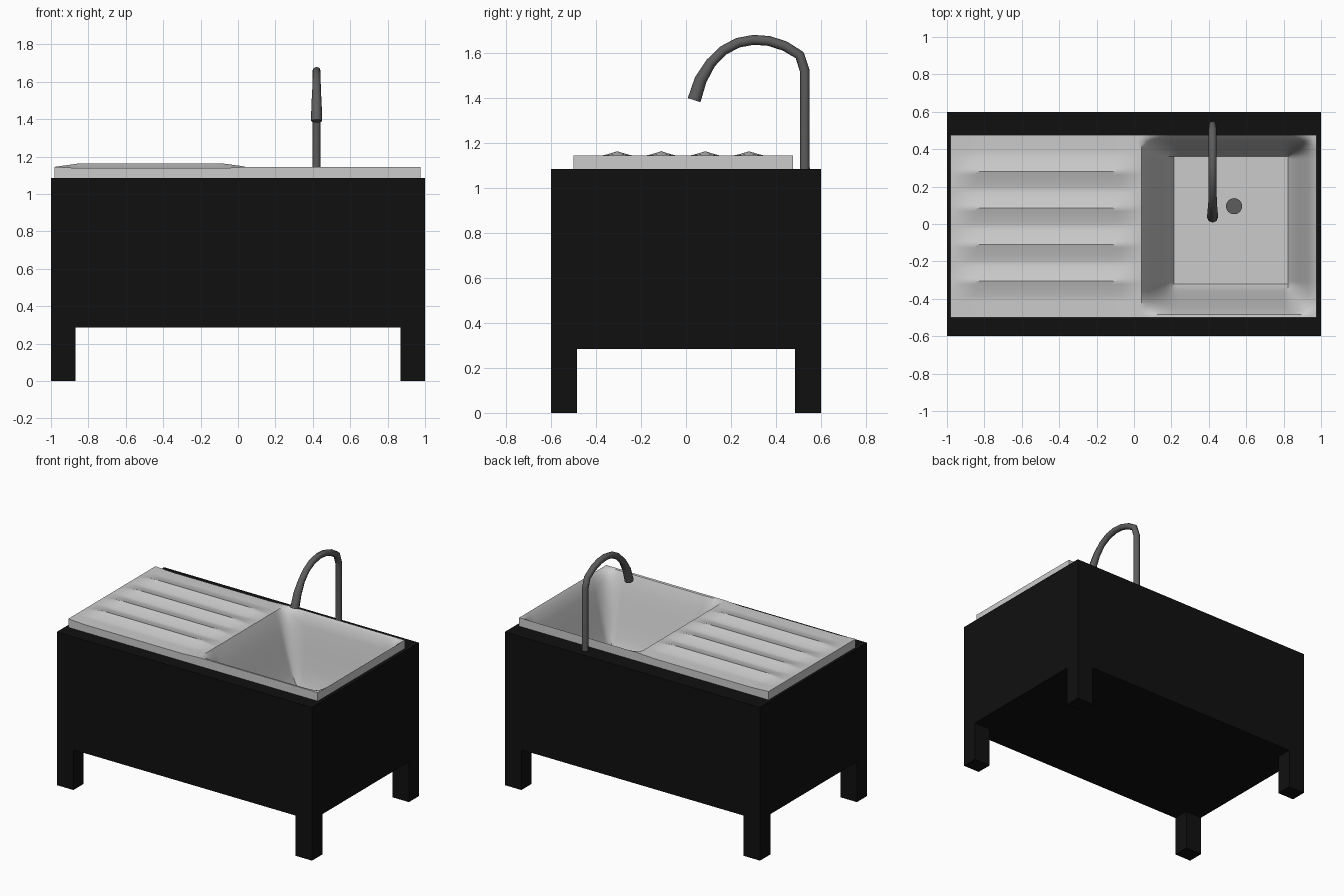
import bpy, bmesh, math

if "Cube" in bpy.data.objects:
    bpy.data.objects.remove(bpy.data.objects["Cube"])


def material(name, v):
    m = bpy.data.materials.new(name)
    m.diffuse_color = (v, v, v, 1)
    m.use_nodes = True
    m.node_tree.nodes["Principled BSDF"].inputs["Base Color"].default_value = m.diffuse_color
    return m


black = material("black_paint", 0.005)
steel = material("dark_steel", 0.11)


def add_object(name, bm, mat=None, smooth=False):
    bmesh.ops.recalc_face_normals(bm, faces=bm.faces)
    me = bpy.data.meshes.new(name)
    bm.to_mesh(me)
    bm.free()
    ob = bpy.data.objects.new(name, me)
    bpy.context.collection.objects.link(ob)
    if mat:
        me.materials.append(mat)
    if smooth:
        bpy.ops.object.select_all(action='DESELECT')
        ob.select_set(True)
        bpy.context.view_layer.objects.active = ob
        bpy.ops.object.shade_smooth_by_angle(angle=math.radians(35))
    return ob


def box(lo, hi):
    bm = bmesh.new()
    bmesh.ops.create_cube(bm, size=1)
    for v in bm.verts:
        v.co = [a + (c + 0.5) * (b - a) for a, b, c in zip(lo, hi, v.co)]
    return bm


# Sink outline and heights
X0, X1, Y0, Y1 = -0.98, 0.975, -0.5, 0.475
TOP, RIM, FLOOR = 1.085, 1.145, 0.65

# Cabinet with an opening in its top for the sink
bm = box((-1, -0.6, 0.285), (1, 0.6, TOP))
bm.faces.ensure_lookup_table()
top = max(bm.faces, key=lambda f: f.calc_center_median().z)
bmesh.ops.inset_individual(bm, faces=[top], thickness=0.05)
for v in top.verts:
    v.co.x = X1 - 0.005 if v.co.x > 0 else X0 + 0.005
    v.co.y = Y1 - 0.005 if v.co.y > 0 else Y0 + 0.005
bmesh.ops.delete(bm, geom=[top], context='FACES_ONLY')
add_object("cabinet", bm, black)

# Four corner legs
for sx, side in ((-1, "left"), (1, "right")):
    for sy, end in ((-1, "front"), (1, "back")):
        xs = sorted((sx, sx * 0.87))
        ys = sorted((sy * 0.6, sy * 0.485))
        add_object(f"{end}_{side}_leg", box((xs[0], ys[0], 0), (xs[1], ys[1], 0.285)), black)


def ramp(t):
    t = max(0, min(1, t))
    return t * t * (3 - 2 * t) * 0.4 + t * 0.6


def height(x, y):
    # drainer ridges, fading out at both ends
    fade = max(0, min(1, (x - X0) / 0.13, (0.05 - x) / 0.13))
    k = (y - Y0) / (Y1 - Y0) * 5
    ridge = (1 - abs(2 * (k - round(k)))) if 0.5 < k < 4.5 else 0
    z = RIM + fade * (0.025 * ridge ** 1.3 - 0.007)
    # basin
    s = (ramp((x - 0.04) / 0.17) * ramp((0.965 - x) / 0.14)
         * ramp((y + 0.485) / 0.16) * ramp((0.465 - y) / 0.1))
    return z + (FLOOR - z) * s


# Sink: drainer and basin as one surface with a straight skirt
bm = bmesh.new()
bmesh.ops.create_grid(bm, x_segments=90, y_segments=60, size=0.5)
for v in bm.verts:
    x = X0 + (v.co.x + 0.5) * (X1 - X0)
    y = Y0 + (v.co.y + 0.5) * (Y1 - Y0)
    v.co = (x, y, height(x, y))
rim = [e for e in bm.edges if e.is_boundary]
skirt = bmesh.ops.extrude_edge_only(bm, edges=rim)["geom"]
for v in skirt:
    if isinstance(v, bmesh.types.BMVert):
        v.co.z = TOP
add_object("sink", bm, None, True)

# Drain
bpy.ops.mesh.primitive_cylinder_add(vertices=24, radius=0.043, depth=0.02,
                                    location=(0.535, 0.095, FLOOR + 0.004))
drain = bpy.context.object
drain.name = "drain"
drain.data.materials.append(steel)

# Swan-neck tap: swept octagonal tube, wider at the spout
path = [(0.528, 1.085, 1), (0.528, 1.52, 1), (0.505, 1.59, 1), (0.44, 1.63, 1),
        (0.37, 1.653, 1), (0.3, 1.658, 1), (0.23, 1.645, 1), (0.165, 1.61, 1),
        (0.11, 1.555, 1.05), (0.065, 1.48, 1.25), (0.036, 1.39, 1.35)]
cu = bpy.data.curves.new("tap", 'CURVE')
cu.dimensions = '3D'
cu.bevel_depth = 0.022
cu.bevel_resolution = 2
cu.use_fill_caps = True
sp = cu.splines.new('POLY')
sp.points.add(len(path) - 1)
for p, (y, z, r) in zip(sp.points, path):
    p.co = (0.42, y, z, 1)
    p.radius = r
cu.materials.append(steel)
tap = bpy.data.objects.new("tap", cu)
bpy.context.collection.objects.link(tap)
